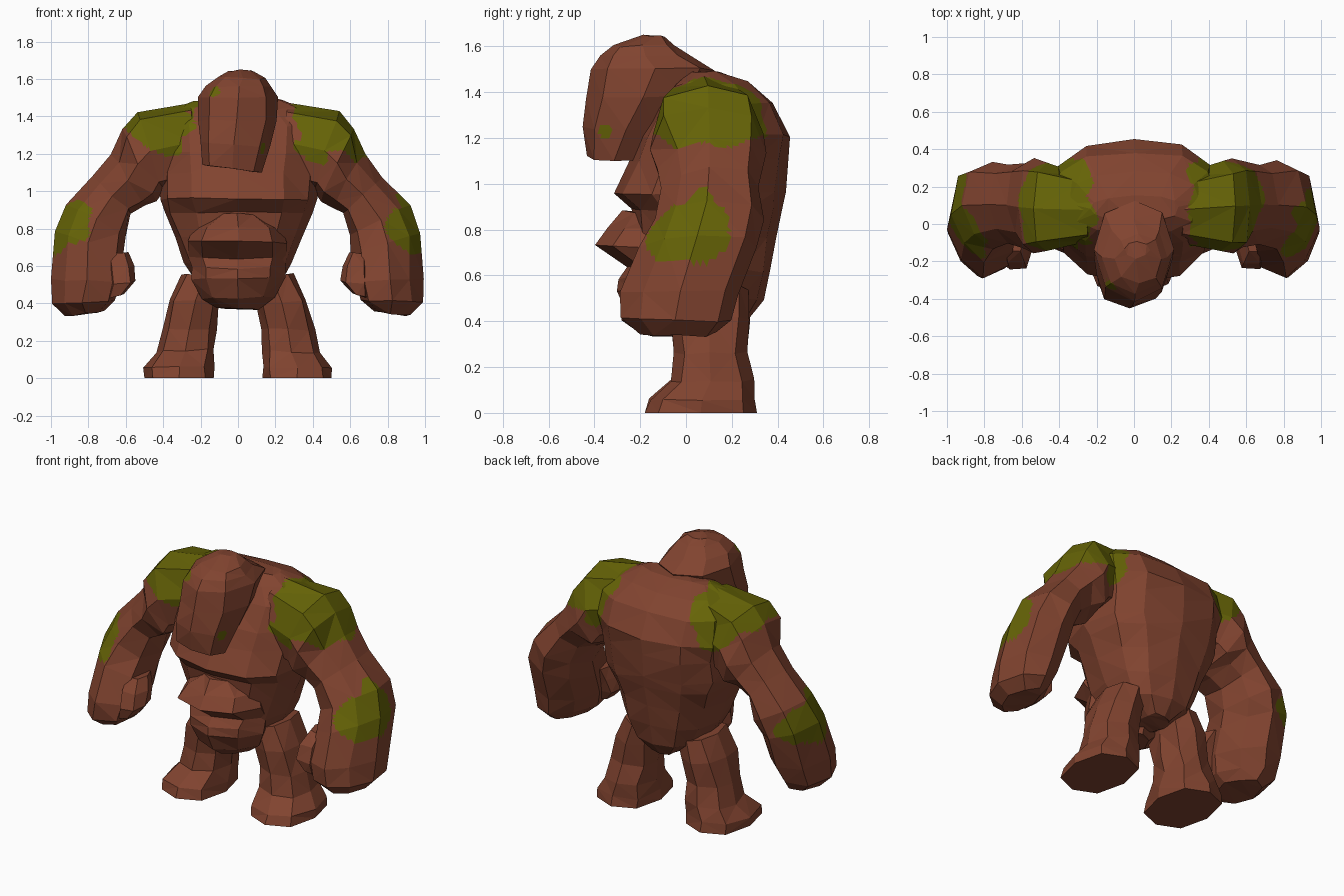
import bpy, bmesh, math, random
from mathutils import Vector

random.seed(4)


def material(name, rgb):
    m = bpy.data.materials.new(name)
    m.diffuse_color = (*rgb, 1)
    return m


CLAY = material("brown clay", (0.220, 0.057, 0.029))
MOSS = material("green moss", (0.132, 0.126, 0.002))
SPOTS = [Vector(p) for p in ((0.29, -0.22, 1.12), (0.93, 0.23, 0.94),
                             (0.145, -0.36, 1.23), (-0.13, -0.33, 1.535))]
# moss patches: centre, radii
PATCHES = [((0.49, 0.10, 1.315), (0.24, 0.32, 0.235)), ((-0.39, 0.10, 1.34), (0.22, 0.29, 0.22)),
           ((0.93, -0.01, 0.79), (0.17, 0.235, 0.13)), ((-0.90, 0.04, 0.80), (0.19, 0.27, 0.14)),
           ((0.93, 0.06, 0.90), (0.12, 0.06, 0.11))]


def is_moss(p):
    # ragged patches on the shoulders and outer forearms, plus stray spots
    ragged = 0.16 * math.sin(27 * p.y + 9 * p.x) + 0.16 * math.sin(35 * p.z + 19 * p.x)
    near = min(sum(((p[i] - c[i]) / r[i]) ** 2 for i in range(3)) for c, r in PATCHES)
    return near + ragged < 1.0 or any((p - s).length < 0.035 for s in SPOTS)


def loft(name, rings, sides=8, power=0.7, side=1, jitter=0.008, moss=False, pinch=1.0):
    # each ring: end point A (x, z), end point B (x, z), front y, back y
    bm = bmesh.new()
    loops = []
    for i, (ax, az, bx, bz, yf, yb) in enumerate(rings):
        loop = []
        for k in range(sides):
            t = math.tau * k / sides
            c, s = math.cos(t), math.sin(t)
            u = math.copysign(abs(c) ** power, c)
            v = math.copysign(abs(s) ** power, s)
            if u * v < -0.01 and i > 2:
                # flatten the inner-back and outer-front corners
                u, v = u * pinch, v * pinch
            p = Vector((((ax + bx) + u * (bx - ax)) / 2 * side,
                        ((yf + yb) + v * (yb - yf)) / 2,
                        ((az + bz) + u * (bz - az)) / 2))
            if p.z > 0.02:
                p += Vector([random.uniform(-jitter, jitter) for _ in range(3)])
            p.x = max(-1, min(1, p.x))
            loop.append(bm.verts.new(p))
        loops.append(loop)
    for lo, hi in zip(loops, loops[1:]):
        for k in range(sides):
            j = (k + 1) % sides
            bm.faces.new((lo[k], lo[j], hi[j], hi[k]))
    bm.faces.new(loops[0][::-1])
    bm.faces.new(loops[-1])
    bmesh.ops.triangulate(bm, faces=bm.faces[:])
    if moss:
        bmesh.ops.subdivide_edges(bm, edges=bm.edges[:], cuts=6, use_grid_fill=True)
        for f in bm.faces:
            f.material_index = int(is_moss(f.calc_center_median()))
    bmesh.ops.recalc_face_normals(bm, faces=bm.faces[:])
    me = bpy.data.meshes.new(name)
    bm.to_mesh(me)
    bm.free()
    me.materials.append(CLAY)
    if moss:
        me.materials.append(MOSS)
    ob = bpy.data.objects.new(name, me)
    bpy.context.collection.objects.link(ob)
    return ob


def level(rows, cx=0.0):
    # horizontal rings: z, half width, front y, back y
    return [(cx - h, z, cx + h, z, yf, yb) for z, h, yf, yb in rows]


# Torso: narrow pelvis, heavy chest, humped back
loft("torso", level([
    (0.41, 0.09, 0.04, 0.27), (0.50, 0.22, -0.12, 0.335), (0.62, 0.29, -0.20, 0.36),
    (0.76, 0.34, -0.22, 0.385), (0.89, 0.40, -0.24, 0.415), (0.96, 0.42, -0.315, 0.43),
    (1.10, 0.43, -0.25, 0.45), (1.21, 0.45, -0.20, 0.455), (1.35, 0.45, -0.12, 0.385),
    (1.44, 0.35, -0.05, 0.28), (1.485, 0.24, 0.02, 0.15)]), sides=12, power=0.8, moss=True)

# Belly with a shallow fold under its pointed upper bulge
loft("belly", level([
    (0.37, 0.11, -0.17, 0.08), (0.43, 0.20, -0.25, 0.10), (0.53, 0.25, -0.30, 0.10),
    (0.59, 0.25, -0.295, 0.10), (0.64, 0.26, -0.265, 0.10), (0.725, 0.27, -0.40, 0.10),
    (0.81, 0.23, -0.34, 0.10), (0.88, 0.11, -0.27, 0.05)]), power=1.0)

# Head: long wedge face leaning forward, jaw heavier on one side
loft("head", [
    (-0.19, 1.145, 0.13, 1.095, -0.43, -0.20), (-0.205, 1.26, 0.17, 1.23, -0.455, -0.08),
    (-0.21, 1.38, 0.205, 1.38, -0.435, 0.06), (-0.21, 1.50, 0.21, 1.50, -0.41, 0.13),
    (-0.17, 1.56, 0.18, 1.56, -0.37, 0.02), (-0.10, 1.615, 0.145, 1.60, -0.32, -0.05),
    (-0.05, 1.645, 0.08, 1.645, -0.18, -0.09)], power=0.9, jitter=0.006, moss=True)

ARM = [
    (0.22, 1.05, 0.26, 1.475, -0.10, 0.26), (0.40, 1.00, 0.54, 1.43, -0.15, 0.33),
    (0.44, 0.95, 0.62, 1.335, -0.16, 0.345), (0.50, 0.92, 0.675, 1.20, -0.13, 0.33),
    (0.57, 0.88, 0.77, 1.08, -0.11, 0.32), (0.60, 0.76, 0.92, 0.93, -0.14, 0.335),
    (0.61, 0.66, 0.98, 0.78, -0.20, 0.31), (0.63, 0.51, 0.995, 0.53, -0.285, 0.235),
    (0.66, 0.42, 0.995, 0.40, -0.285, 0.19), (0.72, 0.36, 0.92, 0.335, -0.20, 0.13)]
LEG = [
    (0.13, 0.0, 0.50, 0.0, -0.18, 0.31), (0.13, 0.06, 0.50, 0.06, -0.16, 0.30),
    (0.13, 0.15, 0.44, 0.14, -0.07, 0.29), (0.12, 0.26, 0.41, 0.26, -0.05, 0.26),
    (0.10, 0.40, 0.37, 0.42, -0.07, 0.28), (0.07, 0.52, 0.30, 0.56, -0.06, 0.27)]
THUMB = [
    (0.59, 0.67, 0.70, 0.66, -0.15, 0.0), (0.56, 0.60, 0.70, 0.60, -0.22, -0.02),
    (0.545, 0.52, 0.70, 0.50, -0.25, -0.05), (0.61, 0.45, 0.70, 0.43, -0.23, -0.08)]

# Limbs on both sides
for word, s in (("left", 1), ("right", -1)):
    loft(word + "_arm", ARM, power=0.75, side=s, moss=True, pinch=0.8)
    loft(word + "_leg", LEG, power=0.8, side=s)
    loft(word + "_thumb", THUMB, sides=6, side=s, jitter=0.006)
